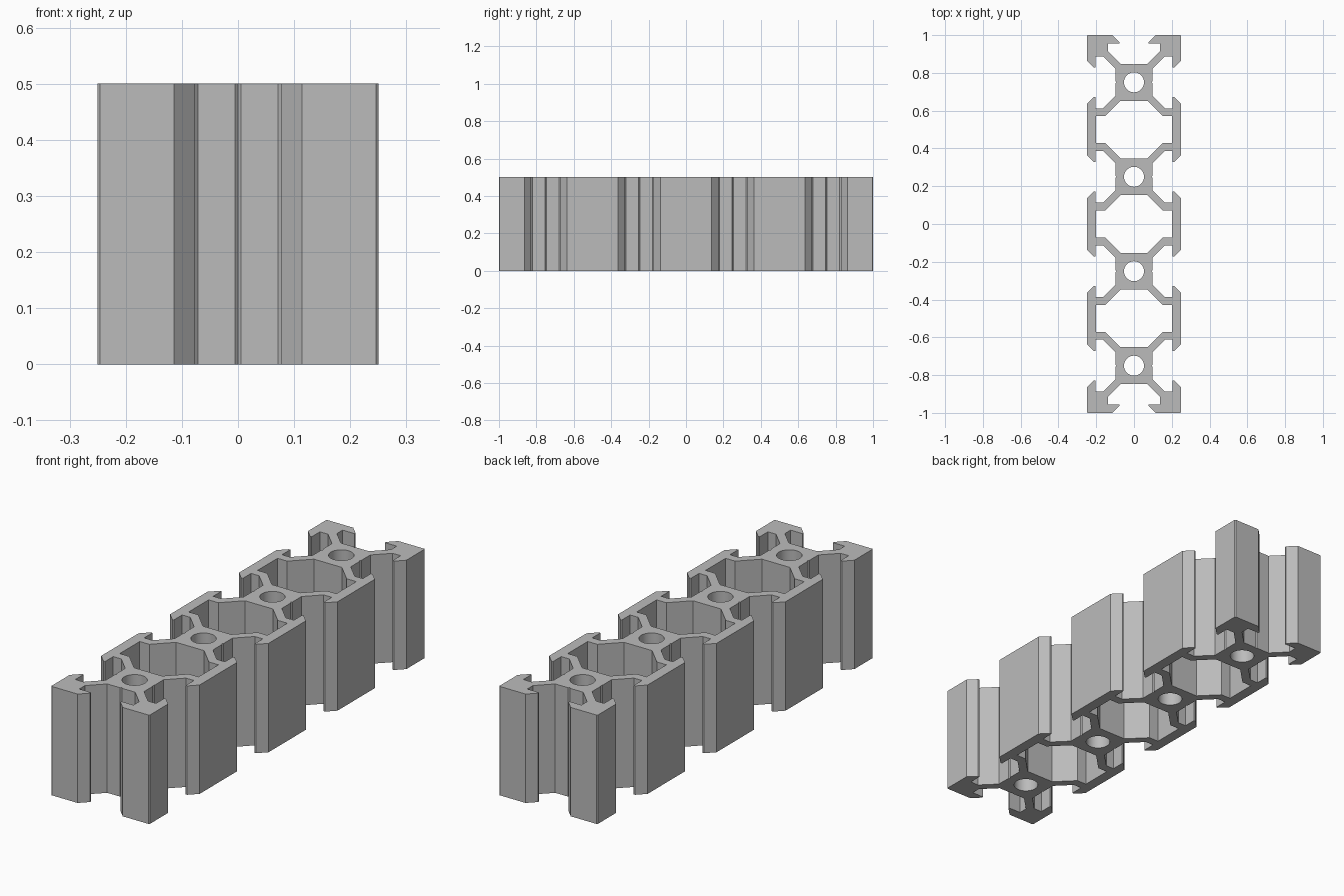
import bpy
import math
from mathutils import Vector, Matrix

cube = bpy.data.objects.get("Cube")
if cube:
    bpy.data.objects.remove(cube, do_unlink=True)

HALF, HEIGHT, CHAMFER = 0.25, 0.5, 0.004
CENTRES = [-0.75, -0.25, 0.25, 0.75]

grey = bpy.data.materials.new("aluminium_grey")
grey.use_nodes = True
colour = (0.5, 0.5, 0.5, 1)
grey.diffuse_color = colour
grey.node_tree.nodes["Principled BSDF"].inputs["Base Color"].default_value = colour

# Half of one slot facing +x: outer lip, undercut, web, core, core groove
half_slot = [(HALF, -0.1145), (0.213, -0.0775), (0.205, -0.0775),
             (0.205, -0.1375), (0.164, -0.1375), (0.0975, -0.071),
             (0.0975, -0.005), (0.0925, 0)]
slot = half_slot + [(x, -y) for x, y in reversed(half_slot[:-1])]


def place_slot(angle, centre):
    turn = Matrix.Rotation(angle, 2)
    return [turn @ Vector(p) + Vector((0, centre)) for p in slot]


def corner(sx, sy):
    a = Vector((sx * HALF, sy * (1 - CHAMFER)))
    b = Vector((sx * (HALF - CHAMFER), sy))
    return [a, b] if sx * sy > 0 else [b, a]


# Outer outline, counter-clockwise from the front right corner
outline = corner(1, -1)
for c in CENTRES:
    outline += place_slot(0, c)
outline += corner(1, 1) + place_slot(math.pi / 2, CENTRES[-1]) + corner(-1, 1)
for c in reversed(CENTRES):
    outline += place_slot(math.pi, c)
outline += corner(-1, -1) + place_slot(-math.pi / 2, CENTRES[0])

# Extruded profile with cavities and bores as inner outlines
curve = bpy.data.curves.new("extruded_rail", "CURVE")
curve.dimensions = "2D"
curve.fill_mode = "BOTH"
curve.extrude = HEIGHT / 2


def add_loop(points):
    spline = curve.splines.new("POLY")
    spline.points.add(len(points) - 1)
    for point, (x, y) in zip(spline.points, points):
        point.co = (x, y, 0, 1)
    spline.use_cyclic_u = True


add_loop(outline)

# Cavities between neighbouring cores
quarter = [(0.2, 0.0725), (0.151, 0.0725), (0.071, 0.1525)]
upper = quarter + [(-x, y) for x, y in reversed(quarter)]
cavity = upper + [(-x, -y) for x, y in upper]
for c in (-0.5, 0, 0.5):
    add_loop([(x, y + c) for x, y in cavity])

# Round bore through each core
SIDES, RADIUS = 40, 0.053
for c in CENTRES:
    add_loop([(RADIUS * math.cos(i * math.tau / SIDES),
               c + RADIUS * math.sin(i * math.tau / SIDES)) for i in range(SIDES)])

rail = bpy.data.objects.new("extruded_rail", curve)
bpy.context.collection.objects.link(rail)
rail.location.z = HEIGHT / 2
curve.materials.append(grey)

# Turn into a welded mesh with smooth bores and crisp edges
bpy.ops.object.select_all(action="DESELECT")
rail.select_set(True)
bpy.context.view_layer.objects.active = rail
bpy.ops.object.convert(target="MESH")
bpy.ops.object.mode_set(mode="EDIT")
bpy.ops.mesh.select_all(action="SELECT")
bpy.ops.mesh.remove_doubles(threshold=0.0001)
bpy.ops.mesh.normals_make_consistent(inside=False)
bpy.ops.object.mode_set(mode="OBJECT")
bpy.ops.object.shade_smooth_by_angle(angle=math.radians(30))
